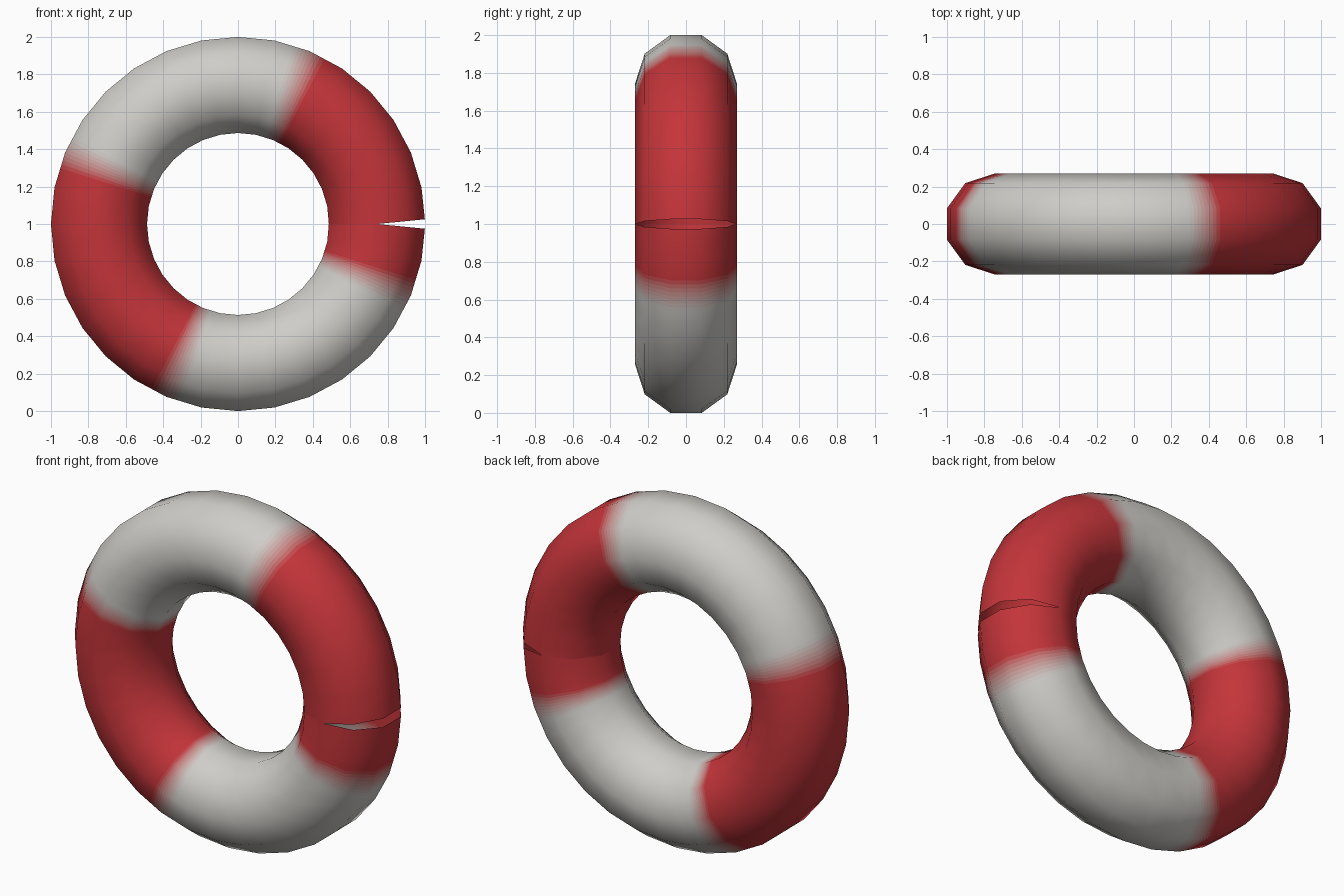
import bpy, math
from mathutils import Vector

if "Cube" in bpy.data.objects:
    bpy.data.objects.remove(bpy.data.objects["Cube"])

SEG, SIDES = 32, 10          # steps round the ring, sides of the tube
MAJOR, MINOR, CZ = 0.743, 0.27, 1.0
GREY, RED = (0.62, 0.61, 0.58), (0.55, 0.035, 0.042)
EDGES = (6, 14, 22, 30)      # colour changes, in ring steps
FADE, STRIPS = 0.45, 8       # half width of each soft colour change


def main_ring(i):
    """Cross-section and normals at step i; the two open ends are square to their end segment."""
    a = 2 * math.pi * i / SEG
    tilt = a + {0: math.pi / SEG, SEG: -math.pi / SEG}.get(i, 0)
    centre = Vector((MAJOR * math.cos(a), 0, CZ + MAJOR * math.sin(a)))
    out = Vector((math.cos(tilt), 0, math.sin(tilt)))
    normals = []
    for j in range(SIDES):
        p = 2 * math.pi * (j + 0.5) / SIDES
        normals.append(out * math.cos(p) + Vector((0, math.sin(p), 0)))
    return [centre + n * MINOR for n in normals], normals


def ring(t):
    i = min(int(t), SEG - 1)
    f = t - i
    (p0, n0), (p1, n1) = main_ring(i), main_ring(i + 1)
    return ([a.lerp(b, f) for a, b in zip(p0, p1)],
            [a.lerp(b, f).normalized() for a, b in zip(n0, n1)])


def redness(t):
    """0 = grey, STRIPS + 1 = red, between them the soft change."""
    near = min(EDGES, key=lambda e: abs(t - e))
    sign = 1 if near in (14, 30) else -1
    f = 0.5 + sign * (t - near) / (2 * FADE)
    return 0 if f <= 0 else STRIPS + 1 if f >= 1 else 1 + int(f * STRIPS)


# Ring stations: even steps plus thin strips at each colour change
stations = set(float(i) for i in range(SEG + 1))
for e in EDGES:
    stations |= {round(e + FADE * (2 * k / STRIPS - 1), 5) for k in range(STRIPS + 1)}
stations = sorted(stations)

verts, normals, faces, mats = [], [], [], []
for t in stations:
    p, n = ring(t)
    verts += p
    normals += n
for s in range(len(stations) - 1):
    for j in range(SIDES):
        k = (j + 1) % SIDES
        a, b = s * SIDES, (s + 1) * SIDES
        faces.append((a + j, a + k, b + k, b + j))
        mats.append(redness((stations[s] + stations[s + 1]) / 2))

# Life ring: an open tube whose ends meet in a small wedge-shaped gap
mesh = bpy.data.meshes.new("life_ring")
mesh.from_pydata(verts, [], faces)
for m in range(STRIPS + 2):
    f = 0 if m == 0 else 1 if m > STRIPS else (m - 0.5) / STRIPS
    mat = bpy.data.materials.new(f"ring_colour_{m}")
    mat.diffuse_color = (*[g + (r - g) * f for g, r in zip(GREY, RED)], 1)
    mat.use_nodes = True
    mat.node_tree.nodes["Principled BSDF"].inputs["Base Color"].default_value = mat.diffuse_color
    mesh.materials.append(mat)
mesh.polygons.foreach_set("material_index", mats)
mesh.polygons.foreach_set("use_smooth", [True] * len(faces))
mesh.update()
mesh.normals_split_custom_set_from_vertices(normals)
obj = bpy.data.objects.new("life_ring", mesh)
bpy.context.collection.objects.link(obj)
